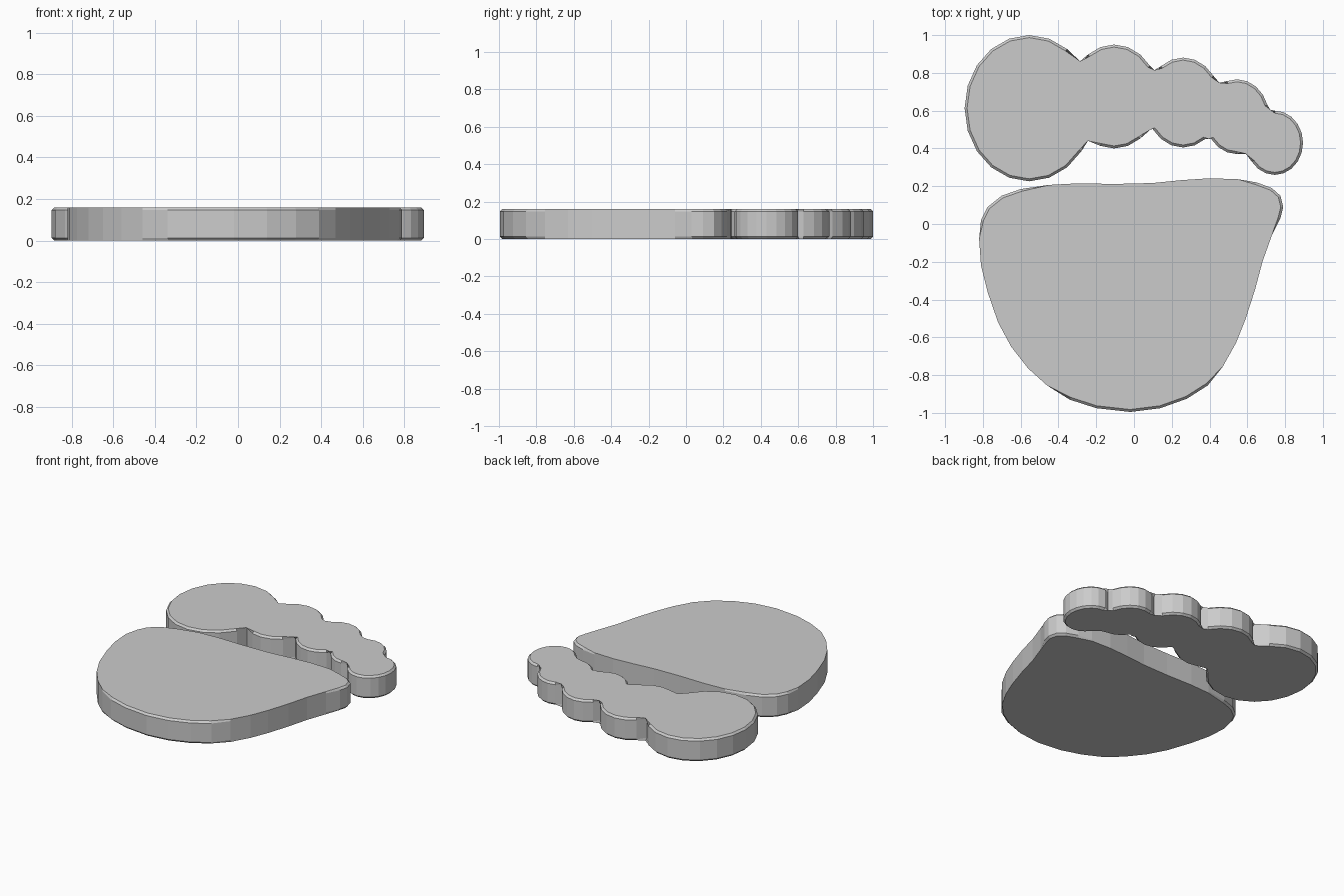
import bpy, bmesh
from math import cos, sin, radians

if "Cube" in bpy.data.objects:
    bpy.data.objects.remove(bpy.data.objects["Cube"])

HEIGHT, BEVEL = 0.16, 0.013


def slab(name, outline):
    """Extrude a counter-clockwise outline and chamfer both rims."""
    bm = bmesh.new()
    low = [bm.verts.new((x, y, 0)) for x, y in outline]
    high = [bm.verts.new((x, y, HEIGHT)) for x, y in outline]
    bottom = bm.faces.new(low[::-1])
    top = bm.faces.new(high)
    n = len(outline)
    for i in range(n):
        j = (i + 1) % n
        bm.faces.new((low[i], low[j], high[j], high[i]))
    rims = list(bottom.edges) + list(top.edges)
    bmesh.ops.bevel(bm, geom=rims, offset=BEVEL, segments=1,
                    affect='EDGES', clamp_overlap=False)
    bmesh.ops.recalc_face_normals(bm, faces=bm.faces[:])
    mesh = bpy.data.meshes.new(name)
    bm.to_mesh(mesh)
    bm.free()
    obj = bpy.data.objects.new(name, mesh)
    bpy.context.collection.objects.link(obj)
    return obj


# Sole pad
slab("sole", [
    (-0.02, -0.995), (0.14, -0.975), (0.28, -0.925), (0.39, -0.855),
    (0.47, -0.755), (0.54, -0.63), (0.59, -0.505), (0.64, -0.35),
    (0.68, -0.2), (0.73, -0.06), (0.775, 0.03), (0.79, 0.09),
    (0.775, 0.15), (0.73, 0.19), (0.65, 0.22), (0.55, 0.237),
    (0.4, 0.242), (0.25, 0.232), (0.1, 0.217), (-0.1, 0.212),
    (-0.3, 0.215), (-0.45, 0.207), (-0.6, 0.185), (-0.7, 0.15),
    (-0.775, 0.09), (-0.81, 0.02), (-0.82, -0.08), (-0.81, -0.22),
    (-0.775, -0.36), (-0.72, -0.52), (-0.65, -0.65), (-0.56, -0.765),
    (-0.46, -0.855), (-0.34, -0.93), (-0.2, -0.975)])

# Toes: overlapping ellipses (centre x, y, radius x, y) and notches between them
TOES = [(-0.555, 0.613, 0.342, 0.387), (-0.105, 0.675, 0.235, 0.275),
        (0.26, 0.643, 0.2, 0.238), (0.545, 0.568, 0.17, 0.198),
        (0.745, 0.43, 0.15, 0.17)]
UPPER = [(-0.285, 0.84), (0.105, 0.79), (0.445, 0.73), (0.71, 0.587)]
LOWER = [(-0.25, 0.46), (0.09, 0.525), (0.395, 0.475), (0.6, 0.387)]


def arc(i, start):
    """Half of toe i, without the points hidden inside its neighbours."""
    cx, cy, rx, ry = TOES[i]
    pts = []
    for k in range(10):
        a = radians(start + k * 18)
        x, y = cx + rx * cos(a), cy + ry * sin(a)
        if all(((x - t[0]) / t[2]) ** 2 + ((y - t[1]) / t[3]) ** 2 > 1.08
               for j, t in enumerate(TOES) if j != i):
            pts.append((x, y))
    return pts


outline = []
for i in range(5):
    outline += arc(i, 180) + LOWER[i:i + 1]
for i in reversed(range(5)):
    outline += arc(i, 0)
    if i:
        outline.append(UPPER[i - 1])
slab("toes", outline)
